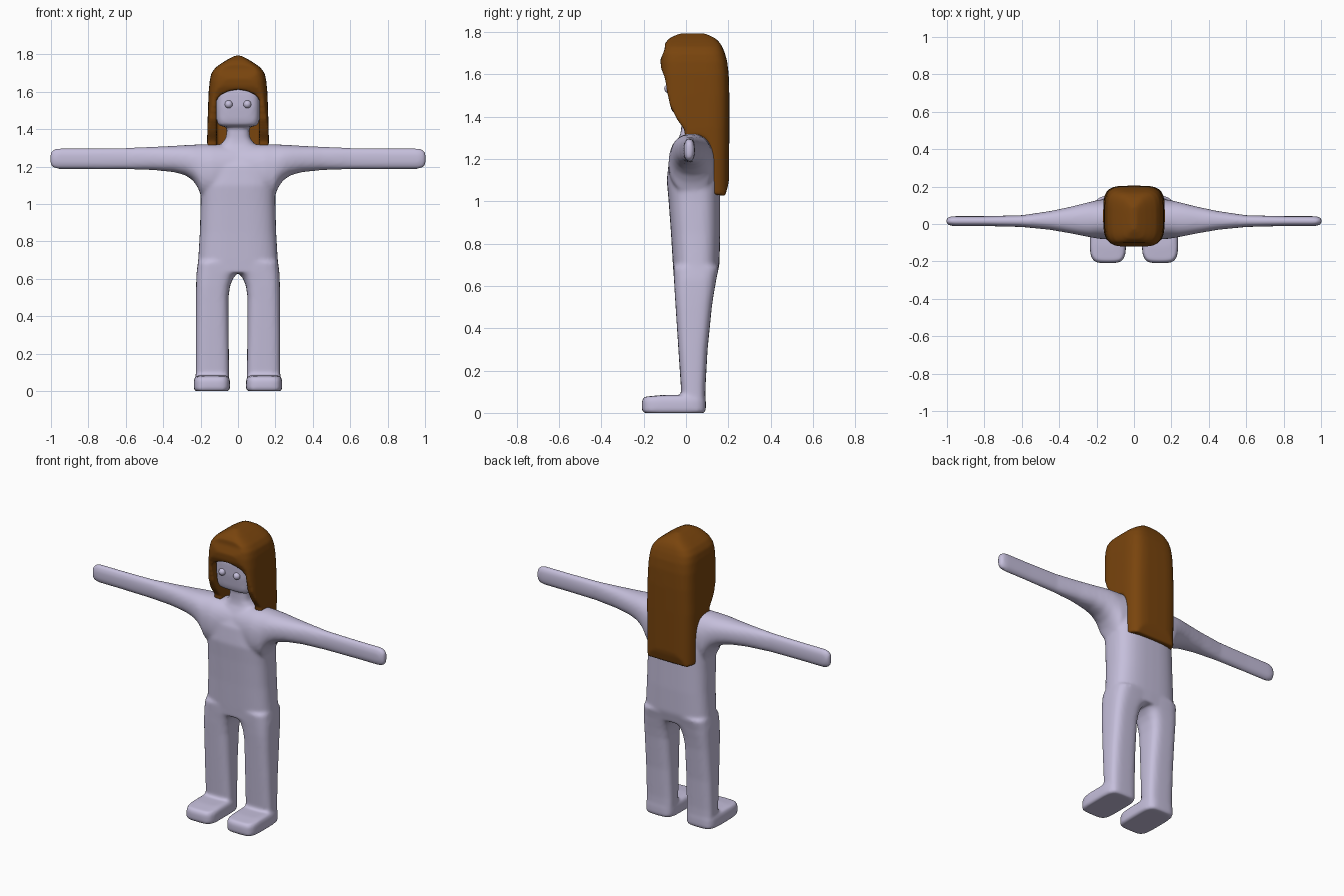
import bpy, bmesh, math


def material(name, rgb):
    m = bpy.data.materials.new(name)
    m.diffuse_color = (*rgb, 1)
    return m


SKIN = material("pale lilac skin", (0.56, 0.52, 0.71))
HAIR = material("brown hair", (0.19, 0.058, 0.004))


def make(name, bm, mat):
    bmesh.ops.recalc_face_normals(bm, faces=bm.faces[:])
    me = bpy.data.meshes.new(name)
    bm.to_mesh(me)
    bm.free()
    me.materials.append(mat)
    ob = bpy.data.objects.new(name, me)
    bpy.context.collection.objects.link(ob)
    return ob


def loft(bm, sections, axis="z", power=3.0, side=1, n=40):
    """Skin superellipse rings (t, a0, a1, b0, b1): z -> a=x, b=y; x -> a=y, b=z."""
    rings = []
    for t, a0, a1, b0, b1 in sections:
        ring = []
        for i in range(n):
            c, s = math.cos(math.tau * i / n), math.sin(math.tau * i / n)
            a = (a0 + a1) / 2 + (a1 - a0) / 2 * math.copysign(abs(c) ** (2 / power), c)
            b = (b0 + b1) / 2 + (b1 - b0) / 2 * math.copysign(abs(s) ** (2 / power), s)
            co = (a * side, b, t) if axis == "z" else (t * side, a, b)
            ring.append(bm.verts.new(co))
        rings.append(ring)
    for r, q in zip(rings, rings[1:]):
        for i in range(n):
            j = (i + 1) % n
            bm.faces.new((r[i], r[j], q[j], q[i]))
    bm.faces.new(rings[0])
    bm.faces.new(rings[-1])


def prism(name, points, axis, lo, hi):
    """Extrude a 2D outline along x (points are y,z) or y (points are x,z)."""
    bm = bmesh.new()
    ends = [[bm.verts.new((d, p, q) if axis == "x" else (p, d, q)) for p, q in points]
            for d in (lo, hi)]
    n = len(points)
    for i in range(n):
        j = (i + 1) % n
        bm.faces.new((ends[0][i], ends[0][j], ends[1][j], ends[1][i]))
    bm.faces.new(ends[0])
    bm.faces.new(ends[1])
    ob = make(name, bm, HAIR)
    ob.hide_render = True
    ob.hide_set(True)
    return ob


def soften(ob, voxel, iterations):
    r = ob.modifiers.new("blend", "REMESH")
    r.mode = "VOXEL"
    r.voxel_size = voxel
    r.use_smooth_shade = True
    s = ob.modifiers.new("soften", "SMOOTH")
    s.factor = 0.5
    s.iterations = iterations


body = bmesh.new()
# torso and neck
torso = [(0.63, .222, -.057, .142), (0.7, .213, -.062, .158), (0.85, .204, -.071, .162),
         (1.0, .2, -.082, .162), (1.1, .2, -.091, .162), (1.2, .18, -.08, .155),
         (1.28, .13, -.045, .13), (1.32, .09, -.026, .11), (1.35, .066, -.022, .1),
         (1.39, .06, -.022, .09), (1.47, .06, -.022, .09)]
loft(body, [(z, -w, w, f, b) for z, w, f, b in torso], power=2.9)
# head
head = [(1.415, .09, -.05, .08), (1.425, .108, -.066, .1), (1.45, .115, -.074, .12),
        (1.52, .117, -.083, .13), (1.6, .116, -.085, .13), (1.66, .1, -.07, .12)]
loft(body, [(z, -w, w, f, b) for z, w, f, b in head], power=4.5)
for s in (-1, 1):
    # arm, flaring into the shoulder
    loft(body, [(0, -.07, .13, 1.04, 1.315), (.14, -.083, .135, 1.03, 1.32),
                (.195, -.078, .128, 1.04, 1.32), (.215, -.074, .123, 1.088, 1.318),
                (.24, -.07, .117, 1.125, 1.317), (.28, -.062, .107, 1.153, 1.315),
                (.34, -.05, .092, 1.17, 1.311), (.45, -.031, .069, 1.181, 1.306),
                (.6, -.016, .047, 1.186, 1.3), (.8, -.011, .042, 1.187, 1.298),
                (.965, -.011, .042, 1.187, 1.298), (.99, -.007, .038, 1.195, 1.29),
                (1.004, .003, .028, 1.212, 1.273)], axis="x", power=2.3, side=s)
    # leg, closing into the crotch arch
    loft(body, [(.03, .048, .226, -.018, .092), (.12, .048, .226, -.024, .092),
                (.3, .05, .226, -.036, .102), (.5, .051, .225, -.049, .122),
                (.56, .043, .224, -.053, .131), (.6, .028, .223, -.055, .138),
                (.63, .004, .222, -.057, .143), (.69, .0, .214, -.06, .156)],
         power=3.4, side=s)
    # foot
    loft(body, [(-.001, .052, .228, -.197, .085), (.008, .042, .237, -.209, .094),
                (.06, .043, .236, -.209, .094), (.076, .05, .229, -.198, .09),
                (.084, .06, .215, -.12, .085)], power=4.5, side=s)
body = make("body", body, SKIN)
soften(body, 0.0095, 8)

# eyes
for s, label in ((-1, "right"), (1, "left")):
    bm = bmesh.new()
    bmesh.ops.create_uvsphere(bm, u_segments=24, v_segments=16, radius=0.021)
    eye = make(label + "_eye", bm, SKIN)
    eye.location = (s * 0.05, -0.082, 1.533)
    eye.data.shade_smooth()

# hair mass, with a ridged crown
bm = bmesh.new()
outer = [(1.0, .162, -.12, .203), (1.35, .165, -.12, .205), (1.5, .161, -.12, .205),
         (1.6, .157, -.122, .202), (1.66, .151, -.122, .195), (1.7, .142, -.117, .184),
         (1.73, .12, -.108, .172), (1.75, .092, -.097, .16), (1.77, .06, -.08, .14),
         (1.785, .032, -.05, .11), (1.793, .014, -.03, .09)]
loft(bm, [(z, -w, w, f, b) for z, w, f, b in outer], power=4.2)
hair = make("hair", bm, HAIR)

# side outline of the hair: fringe, side locks and long back
outline = prism("hair_outline_cutter", [
    (-.1, 1.72), (-.121, 1.67), (-.118, 1.63), (-.1, 1.585), (-.092, 1.53), (-.074, 1.45),
    (-.04, 1.385), (-.008, 1.34), (-.004, 1.302), (.02, 1.305), (.055, 1.31), (.09, 1.295),
    (.112, 1.26), (.122, 1.2), (.122, 1.035), (.15, 1.03), (.185, 1.025), (.2, 1.08),
    (.23, 1.3), (.23, 1.83), (-.1, 1.83)], "x", -.3, .3)
# opening for the face and neck
opening = prism("face_opening_cutter", [
    (-.112, 1.2), (-.115, 1.555), (-.095, 1.583), (-.05, 1.604), (0, 1.612),
    (.05, 1.604), (.095, 1.583), (.115, 1.555), (.112, 1.2)], "y", -.3, .13)
# lower front opening, so the back panel hangs free
for cutter, op in ((outline, "INTERSECT"), (opening, "DIFFERENCE")):
    b = hair.modifiers.new(cutter.name, "BOOLEAN")
    b.operation = op
    b.solver = "EXACT"
    b.object = cutter
soften(hair, 0.0075, 7)
